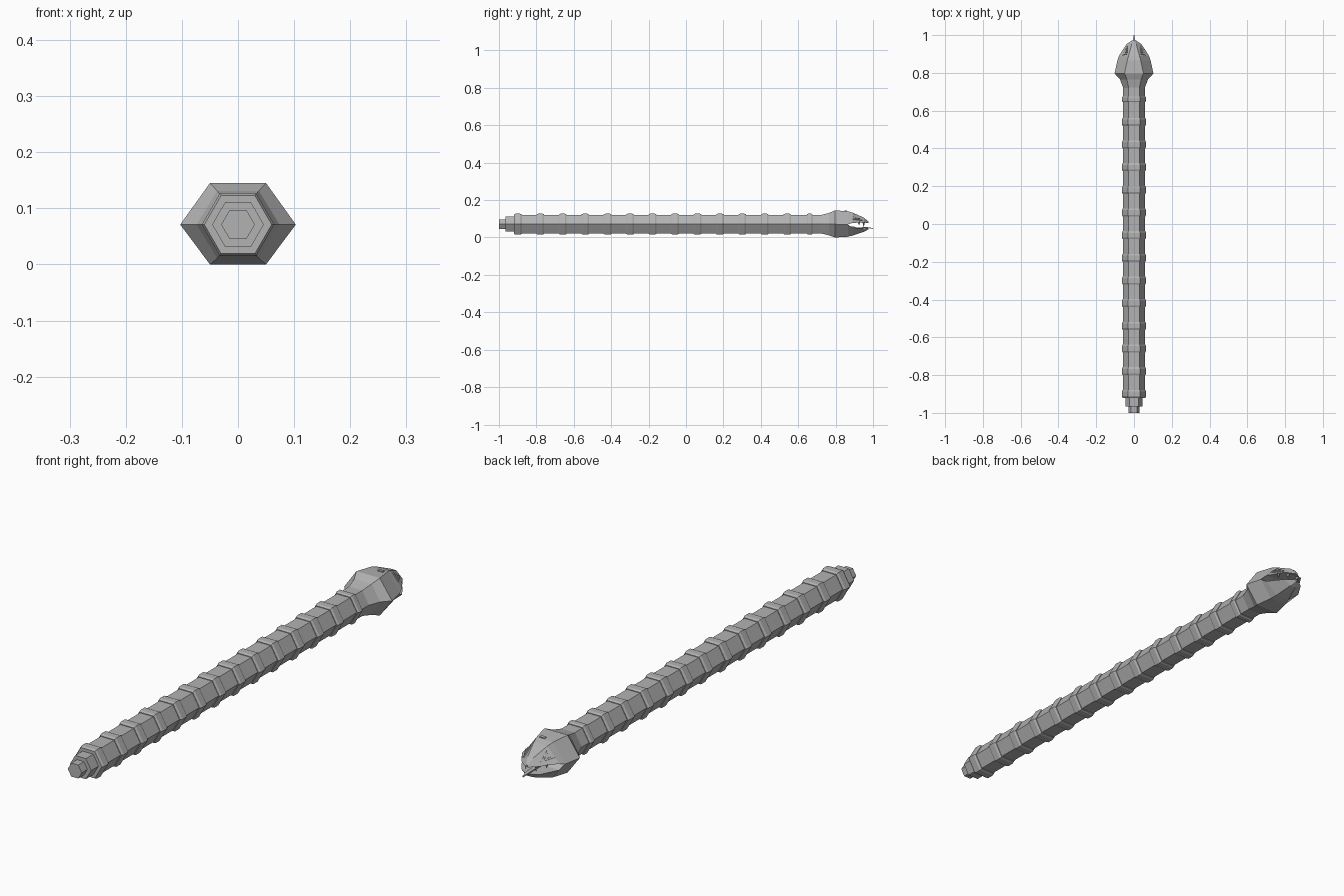
import bpy, bmesh, math
from mathutils import Vector

if "Cube" in bpy.data.objects:
    bpy.data.objects.remove(bpy.data.objects["Cube"])

ZC = 0.071  # height of the body axis

grey = bpy.data.materials.new("plain grey")
grey.diffuse_color = (0.45, 0.45, 0.45, 1)
grey.use_nodes = True
grey.node_tree.nodes["Principled BSDF"].inputs["Base Color"].default_value = grey.diffuse_color


def finish(name, bm):
    bmesh.ops.recalc_face_normals(bm, faces=bm.faces[:])
    me = bpy.data.meshes.new(name)
    bm.to_mesh(me)
    bm.free()
    me.materials.append(grey)
    ob = bpy.data.objects.new(name, me)
    bpy.context.collection.objects.link(ob)
    return ob


def loft(name, sections):
    """Skin a list of closed sections that all have the same point count."""
    bm = bmesh.new()
    loops = [[bm.verts.new(p) for p in s] for s in sections]
    n = len(loops[0])
    for a, b in zip(loops, loops[1:]):
        for i in range(n):
            j = (i + 1) % n
            bm.faces.new((a[i], a[j], b[j], b[i]))
    bm.faces.new(loops[0])
    bm.faces.new(loops[-1])
    return finish(name, bm)


def hexagon(y, r):
    return [(r * math.cos(k * math.pi / 3), y, ZC + r * math.sin(k * math.pi / 3))
            for k in range(6)]


def half(y, w, mid, tw, edge):
    """Half hexagon: wide at mid, narrow at edge."""
    return [(w, y, mid), (tw, y, edge), (-tw, y, edge), (-w, y, mid)]


def full(y, w, mid, tw, top, bottom):
    return [(w, y, mid), (tw, y, top), (-tw, y, top),
            (-w, y, mid), (-tw, y, bottom), (tw, y, bottom)]


# body and stepped tail
loft("body", [hexagon(-0.90, 0.057), hexagon(0.73, 0.057)])
loft("tail_step", [hexagon(-0.965, 0.046), hexagon(-0.89, 0.046)])
loft("tail_tip", [hexagon(-1.0, 0.030), hexagon(-0.95, 0.030)])

# chamfered rings along the body
for i in range(14):
    y = -0.899 + 0.12 * i
    h = 0.021 if i < 13 else 0.015
    loft("ring_%02d" % (i + 1), [hexagon(y - h, 0.060), hexagon(y - h * 0.6, 0.0645),
                                 hexagon(y + h * 0.6, 0.0645), hexagon(y + h, 0.060)])

# back of the head, flaring from the neck
loft("skull", [
    full(0.72, 0.057, 0.071, 0.0285, 0.120, 0.022),
    full(0.765, 0.074, 0.071, 0.037, 0.131, 0.011),
    full(0.797, 0.103, 0.071, 0.050, 0.145, 0.0),
    full(0.865, 0.088, 0.069, 0.036, 0.140, 0.004)])

# jaws, open at the front
UPPER = [(0.865, 0.088, 0.069, 0.036, 0.140), (0.89, 0.080, 0.078, 0.029, 0.133),
         (0.952, 0.040, 0.080, 0.012, 0.106), (0.975, 0.006, 0.076, 0.003, 0.084)]
LOWER = [(0.865, 0.088, 0.069, 0.036, 0.004), (0.89, 0.080, 0.053, 0.029, 0.010),
         (0.952, 0.040, 0.049, 0.012, 0.031), (0.975, 0.006, 0.050, 0.003, 0.043)]
loft("upper_jaw", [half(*s) for s in UPPER])
loft("lower_jaw", [half(*s) for s in LOWER])


def plate(name, pts, thick):
    """Thin flat plate raised outwards from its points."""
    p = [Vector(q) for q in pts]
    n = (p[1] - p[0]).cross(p[2] - p[0]).normalized()
    if n.z < 0:
        n = -n
    return loft(name, [[q - n * 0.002 for q in p], [q + n * thick for q in p]])


def on_cheek(side, s, t):
    """Point on the slanted upper cheek: s runs forward, t runs upward."""
    a, b = UPPER[1], UPPER[2]
    y, w, mid, tw, top = [u + (v - u) * s for u, v in zip(a, b)]
    return Vector((side * (w + (tw - w) * t), y, mid + (top - mid) * t))


for side, label in ((1, "right"), (-1, "left")):
    # triangular eye: rim with a smaller raised pupil plate
    tri = [on_cheek(side, 0.05, 0.35), on_cheek(side, 0.85, 0.35), on_cheek(side, 0.15, 0.85)]
    c = sum(tri, Vector()) / 3
    plate(label + "_eye", tri, 0.003)
    plate(label + "_pupil", [c + (q - c) * 0.5 for q in tri], 0.006)
    # fangs
    for k, (x, y, l) in enumerate(((0.022, 0.950, 0.026), (0.050, 0.925, 0.016))):
        bm = bmesh.new()
        bmesh.ops.create_cone(bm, cap_ends=True, segments=4, radius1=0.0005,
                              radius2=0.007, depth=l)
        bmesh.ops.translate(bm, vec=(side * x, y, 0.082 - l / 2), verts=bm.verts[:])
        finish("%s_fang_%d" % (label, k + 1), bm)

# small mark on top of the head
plate("crown_mark", [(0.004, 0.848, 0.1413), (0.026, 0.848, 0.1413),
                     (0.026, 0.860, 0.1404), (0.004, 0.860, 0.1404)], 0.003)

# tongue
loft("tongue", [[(w, y, z + 0.002), (-w, y, z + 0.002), (-w, y, z - 0.002), (w, y, z - 0.002)]
                for y, w, z in ((0.88, 0.010, 0.056), (0.97, 0.007, 0.053), (1.0, 0.002, 0.048))])
